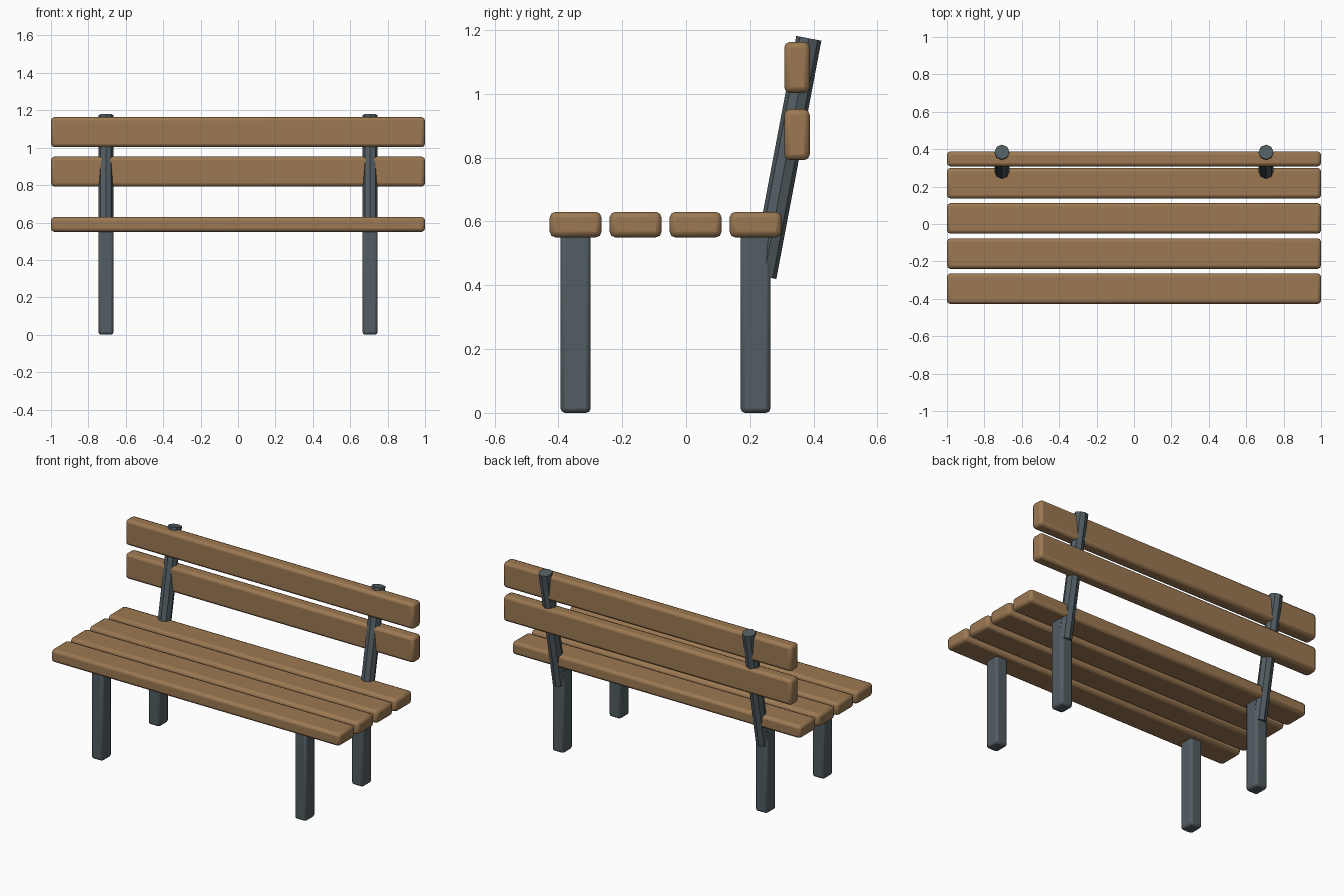
import bpy
from mathutils import Vector

if "Cube" in bpy.data.objects:
    bpy.data.objects.remove(bpy.data.objects["Cube"])


def material(name, color):
    m = bpy.data.materials.new(name)
    m.diffuse_color = (*color, 1)
    m.use_nodes = True
    m.node_tree.nodes["Principled BSDF"].inputs["Base Color"].default_value = m.diffuse_color
    return m


wood = material("wood", (0.33, 0.19, 0.085))
iron = material("iron", (0.085, 0.11, 0.125))


def bar(name, center, size, mat, bevel):
    """Box with rounded edges."""
    bpy.ops.mesh.primitive_cube_add(size=1, location=center)
    ob = bpy.context.object
    ob.name = name
    ob.scale = size
    bpy.ops.object.transform_apply(location=False, rotation=False, scale=True)
    mod = ob.modifiers.new("rounded_edges", 'BEVEL')
    mod.width = bevel
    mod.segments = 2
    ob.data.materials.append(mat)
    bpy.ops.object.shade_smooth_by_angle()
    return ob


def rod(name, a, b, radius, mat):
    """Eight-sided rod between two points."""
    a, b = Vector(a), Vector(b)
    axis = b - a
    bpy.ops.mesh.primitive_cylinder_add(vertices=8, radius=radius, depth=axis.length,
                                        location=(a + b) / 2)
    ob = bpy.context.object
    ob.name = name
    # lean backwards around x only
    ob.rotation_euler.x = -Vector((axis.y, axis.z)).angle_signed(Vector((0, 1)))
    if (ob.rotation_euler.to_matrix() @ Vector((0, 0, 1))).dot(axis.normalized()) < 0.999:
        ob.rotation_euler.x *= -1
    ob.data.materials.append(mat)
    return ob


# Seat slats
for i in range(4):
    bar(f"seat_slat_{i + 1}", (0, -0.346 + i * 0.188, 0.59), (2, 0.163, 0.08), wood, 0.018)

# Backrest slats
for name, z in (("lower", 0.872), ("upper", 1.083)):
    bar(f"back_slat_{name}", (0, 0.348, z), (2, 0.08, 0.16), wood, 0.018)

# Legs and leaning back posts, mirrored left and right
for side, x in (("left", -0.706), ("right", 0.706)):
    for name, y in (("front", -0.346), ("rear", 0.218)):
        bar(f"{name}_leg_{side}", (x, y, 0.29), (0.08, 0.094, 0.58), iron, 0.014)
    rod(f"back_post_{side}", (x, 0.244, 0.427), (x, 0.385, 1.174), 0.04, iron)
